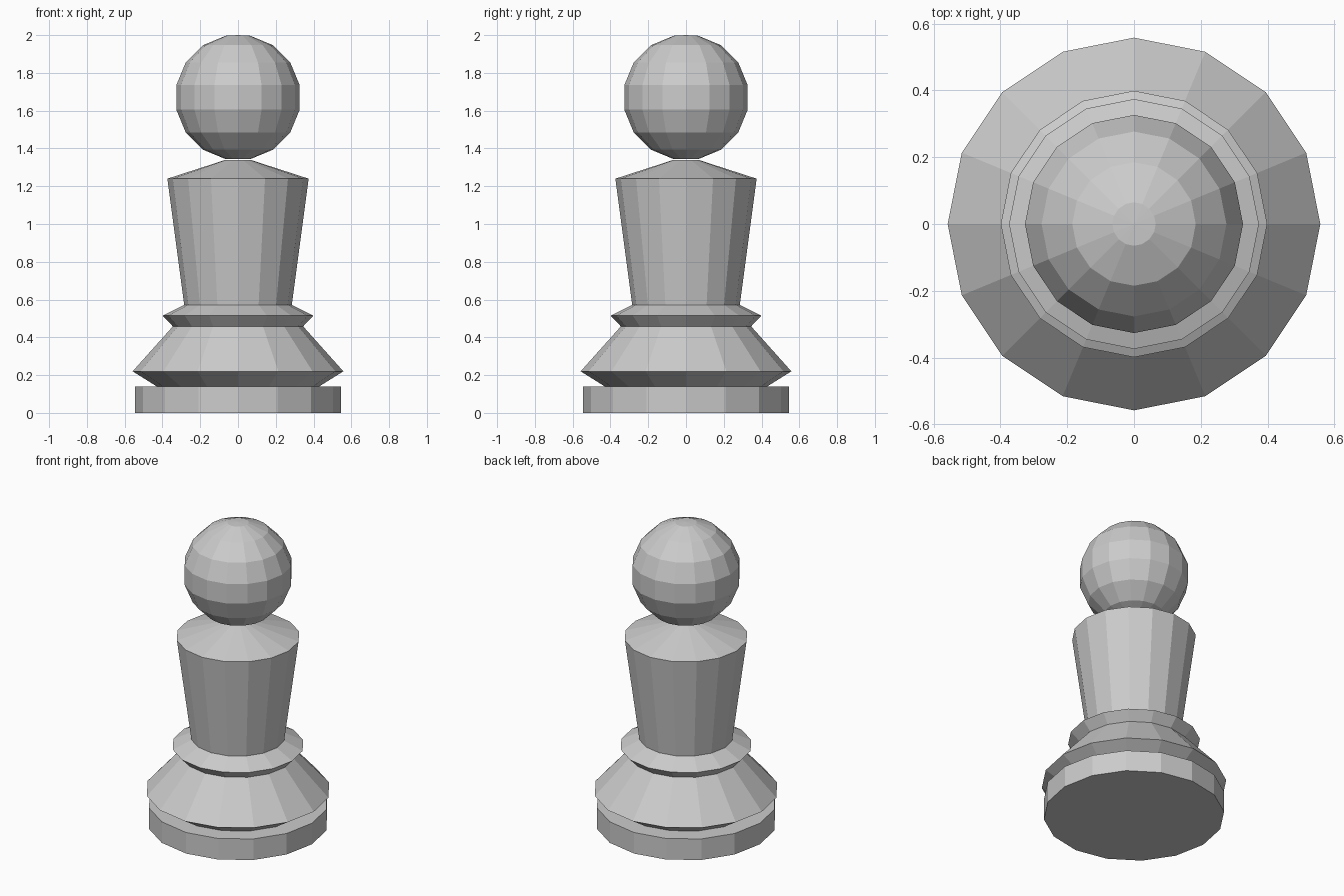
import bpy
import bmesh
from math import cos, sin, pi, radians

SIDES = 16

cube = bpy.data.objects.get("Cube")
if cube:
    bpy.data.objects.remove(cube, do_unlink=True)

grey = bpy.data.materials.new("plain grey")
grey.use_nodes = True
grey.diffuse_color = (0.6, 0.6, 0.6, 1)
grey.node_tree.nodes["Principled BSDF"].inputs["Base Color"].default_value = (0.6, 0.6, 0.6, 1)


def lathe(name, profile):
    """Turn (radius, height) points around z into a flat-faced object."""
    bm = bmesh.new()
    verts = [bm.verts.new((r, 0, z)) for r, z in profile]
    edges = [bm.edges.new(pair) for pair in zip(verts, verts[1:])]
    bmesh.ops.spin(bm, geom=verts + edges, cent=(0, 0, 0), axis=(0, 0, 1),
                   angle=2 * pi, steps=SIDES, use_duplicate=False)
    bmesh.ops.remove_doubles(bm, verts=bm.verts, dist=0.0005)
    bmesh.ops.recalc_face_normals(bm, faces=bm.faces)
    # Open shells: make the faces point away from the middle of the part
    mid = sum(z for r, z in profile) / len(profile)
    score = 0
    for f in bm.faces:
        c = f.calc_center_median()
        c.z -= mid
        score += f.normal.dot(c) * f.calc_area()
    if score < 0:
        bmesh.ops.reverse_faces(bm, faces=bm.faces)
    mesh = bpy.data.meshes.new(name)
    bm.to_mesh(mesh)
    bm.free()
    mesh.materials.append(grey)
    obj = bpy.data.objects.new(name, mesh)
    bpy.context.collection.objects.link(obj)
    return obj


# Foot disc with a flat rim
lathe("foot", [(0, 0), (0.545, 0), (0.545, 0.14), (0.43, 0.14)])

# Flared skirt above the foot
lathe("skirt", [(0.43, 0.14), (0.558, 0.22), (0.345, 0.458)])

# Sharp collar ring
lathe("collar", [(0.345, 0.458), (0.399, 0.515), (0.285, 0.572)])

# Tapered stem with a shallow conical shoulder
lathe("stem", [(0.285, 0.572), (0.374, 1.24), (0.065, 1.34)])

# Round faceted head, rings offset by half a step from the poles
R, MID = 0.333, 1.67
rings = [radians(11.25 + 22.5 * i) for i in range(8)]
lathe("head", [(R * sin(a), MID - R * cos(a)) for a in rings] + [(0, 2.0)])
